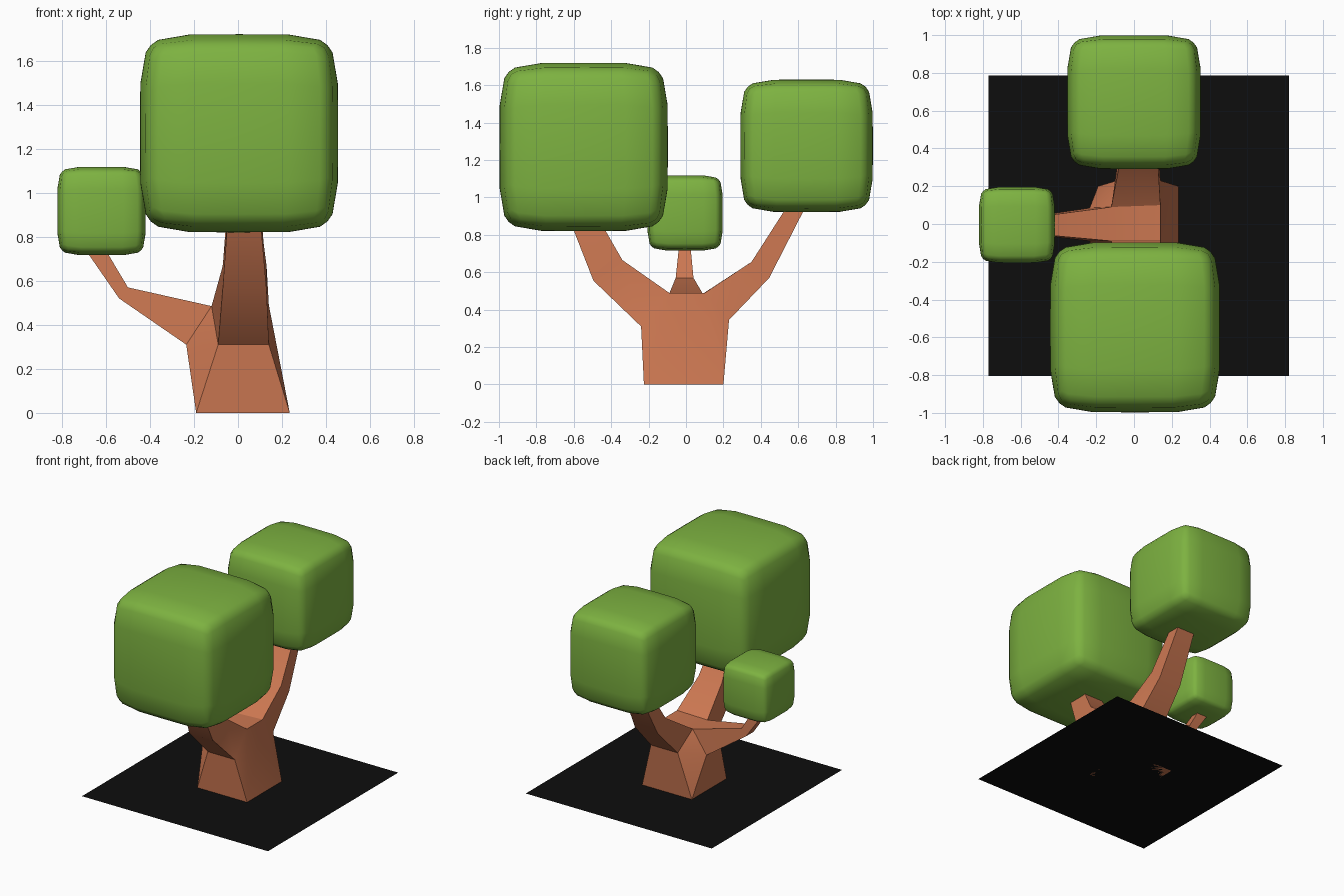
import bpy, bmesh, math
from mathutils import Vector

if "Cube" in bpy.data.objects:
    bpy.data.objects.remove(bpy.data.objects["Cube"])


def material(name, rgb):
    m = bpy.data.materials.new(name)
    m.diffuse_color = (*rgb, 1)
    m.use_nodes = True
    m.node_tree.nodes["Principled BSDF"].inputs["Base Color"].default_value = m.diffuse_color
    return m


LEAF = material("leaf green", (0.205, 0.445, 0.052))
BARK = material("bark brown", (0.60, 0.185, 0.083))
BLACK = material("plate black", (0.004, 0.004, 0.004))


def finish(bm, name, mat, angle=None):
    bmesh.ops.recalc_face_normals(bm, faces=bm.faces)
    me = bpy.data.meshes.new(name)
    bm.to_mesh(me)
    bm.free()
    me.materials.append(mat)
    ob = bpy.data.objects.new(name, me)
    bpy.context.collection.objects.link(ob)
    if angle:
        bpy.ops.object.select_all(action='DESELECT')
        bpy.context.view_layer.objects.active = ob
        ob.select_set(True)
        bpy.ops.object.shade_smooth_by_angle(angle=math.radians(angle))
    return ob


# Leaf clumps: gridded cubes pushed onto a superellipsoid
def leaf_clump(name, centre, size):
    bm = bmesh.new()
    bmesh.ops.create_cube(bm, size=2)
    bmesh.ops.subdivide_edges(bm, edges=bm.edges[:], cuts=5, use_grid_fill=True)
    for v in bm.verts:
        p = Vector([math.sin(c * math.pi / 2) for c in v.co])
        p /= sum(abs(c) ** 6 for c in p) ** (1 / 6)
        v.co = Vector(centre) + p * size / 2
    finish(bm, name, LEAF, 60)


leaf_clump("large_leaf_clump", (0.005, -0.547, 1.27), 0.90)
leaf_clump("rear_leaf_clump", (0, 0.645, 1.276), 0.708)
leaf_clump("small_leaf_clump", (-0.62, -0.005, 0.917), 0.402)

# Trunk: square foot, with a collar edge for each of the three branches
P = {
    'b0': (-.19, -.225, 0), 'b1': (.235, -.225, 0), 'b2': (.235, .20, 0), 'b3': (-.19, .20, 0),
    'f0': (-.09, -.24, .31), 'f1': (.14, -.24, .31),
    'k0': (-.09, .23, .345), 'k1': (.14, .23, .345),
    'l0': (-.235, -.09, .31), 'l1': (-.235, .085, .31),
    't0': (-.12, -.09, .485), 't1': (.14, -.09, .49), 't2': (.14, .10, .49), 't3': (-.12, .09, .485),
}
bm = bmesh.new()
V = {k: bm.verts.new(co) for k, co in P.items()}
for face in ("b0 b1 f1 f0", "b1 t1 f1", "b1 b2 t2 t1", "b2 k1 t2", "b2 b3 k0 k1",
             "b3 b0 l0 l1", "b0 f0 l0", "f0 t0 l0", "b3 l1 k0", "l1 t3 k0",
             "t0 t1 t2 t3", "b0 b3 b2 b1"):
    bm.faces.new([V[k] for k in face.split()])


# Branches: four-sided tubes growing from the trunk collars into the leaves
def branch(collar, *rings):
    prev = [V[k] for k in collar.split()]
    for ring in rings:
        cur = [bm.verts.new(co) for co in ring]
        for i in range(4):
            j = (i + 1) % 4
            bm.faces.new((prev[i], prev[j], cur[j], cur[i]))
        prev = cur
    bm.faces.new(prev)


def ring_y(x0, x1, low, up):  # ring of a branch that runs along y
    return [(x0, *low), (x1, *low), (x1, *up), (x0, *up)]


def ring_x(y0, y1, low, up):  # ring of a branch that runs along x
    return [(low[0], y0, low[1]), (low[0], y1, low[1]), (up[0], y1, up[1]), (up[0], y0, up[1])]


branch("f0 f1 t1 t0",
       ring_y(-.07, .13, (-.495, .555), (-.34, .665)),
       ring_y(-.045, .10, (-.63, .90), (-.475, .90)))
branch("k0 k1 t2 t3",
       ring_y(-.07, .125, (.445, .57), (.35, .655)),
       ring_y(-.045, .10, (.66, .99), (.565, .99)))
branch("l0 l1 t3 t0",
       ring_x(-.055, .04, (-.54, .52), (-.50, .57)),
       ring_x(-.033, .02, (-.72, .78), (-.625, .78)))
finish(bm, "trunk_and_branches", BARK, 25)

# Flat square base plate
bm = bmesh.new()
bm.faces.new([bm.verts.new((x, y, 0)) for x, y in
              ((-.77, -.805), (.82, -.805), (.82, .785), (-.77, .785))])
finish(bm, "base_plate", BLACK)
